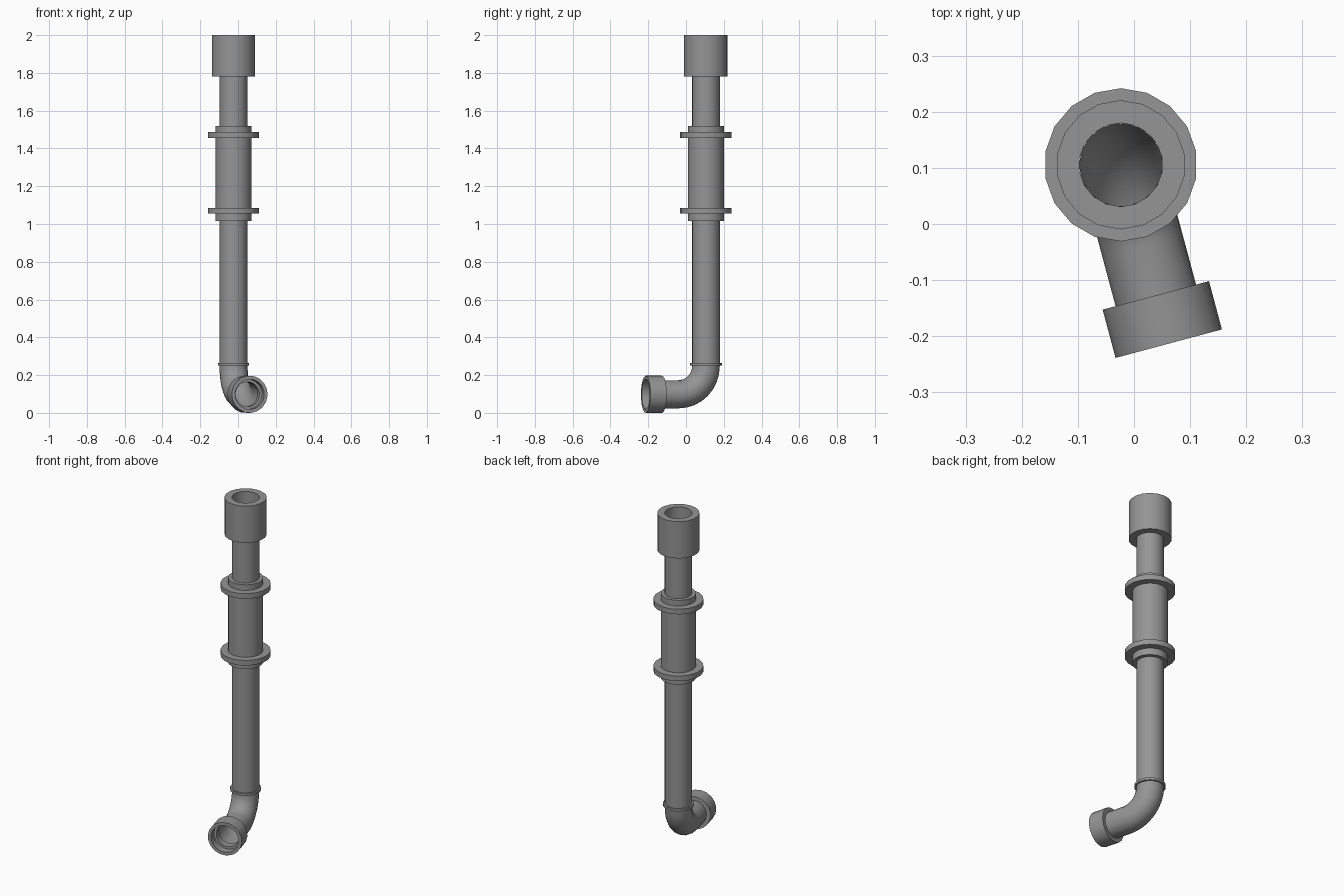
import bpy, bmesh, math
from mathutils import Matrix, Vector

cube = bpy.data.objects.get("Cube")
if cube:
    bpy.data.objects.remove(cube, do_unlink=True)

SIDES = 18
AXIS = Vector((-0.0235, 0.1055, 0))     # centre line of the upright pipe
YAW = math.radians(15)                  # turn of the outlet about the upright
PIPE_R = 0.0745
BEND_R = 0.15
OUT_Z = 0.0985                          # height of the outlet centre
REACH = 0.33                            # distance from upright to outlet mouth

grey = bpy.data.materials.new("pipe grey")
grey.use_nodes = True
colour = (0.3, 0.3, 0.3, 1)
grey.diffuse_color = colour
grey.node_tree.nodes["Principled BSDF"].inputs["Base Color"].default_value = colour

upright = Matrix.Translation(AXIS) @ Matrix.Rotation(YAW, 4, 'Z')
# Local z of the outlet frame runs from the bend out towards the mouth
outlet = (Matrix.Translation((AXIS.x, AXIS.y, OUT_Z)) @ Matrix.Rotation(YAW, 4, 'Z')
          @ Matrix.Rotation(math.pi / 2, 4, 'X'))


def skin(name, rings, closed=False, flip=False):
    """Bridge rings of points into a smooth-shaded object."""
    bm = bmesh.new()
    loops = [[bm.verts.new(p) for p in ring] for ring in rings]
    pairs = list(zip(loops, loops[1:]))
    if closed:
        pairs.append((loops[-1], loops[0]))
    for a, b in pairs:
        for i in range(SIDES):
            j = (i + 1) % SIDES
            bm.faces.new((a[i], a[j], b[j], b[i]))
    if closed:
        bmesh.ops.recalc_face_normals(bm, faces=bm.faces)
    elif flip:
        bmesh.ops.reverse_faces(bm, faces=bm.faces)
    mesh = bpy.data.meshes.new(name)
    bm.to_mesh(mesh)
    bm.free()
    mesh.materials.append(grey)
    obj = bpy.data.objects.new(name, mesh)
    bpy.context.collection.objects.link(obj)
    bpy.ops.object.select_all(action='DESELECT')
    obj.select_set(True)
    bpy.context.view_layer.objects.active = obj
    bpy.ops.object.shade_smooth_by_angle(angle=math.radians(35))


def circle(frame, radius, z=0):
    turn = math.pi / 2 - YAW
    return [frame @ Vector((radius * math.cos(a), radius * math.sin(a), z))
            for a in (turn + math.tau * i / SIDES for i in range(SIDES))]


def lathe(name, frame, profile):
    """Turn a closed (radius, z) profile about the frame's z axis."""
    skin(name, [circle(frame, r, z) for r, z in profile], closed=True)


def band(name, radius, low, high, inner=PIPE_R):
    lathe(name, upright, [(inner, low), (radius, low), (radius, high), (inner, high)])


# Upright pipe
bend_top = OUT_Z + BEND_R
skin("upright_pipe", [circle(upright, PIPE_R, z) for z in (bend_top, 1.9)])

# Elbow: a quarter bend, then a short straight run into the outlet socket
rings = []
STEPS = 8
for k in range(STEPS + 1):
    a = math.pi / 2 * k / STEPS
    centre = Vector((0, -BEND_R * (1 - math.cos(a)), bend_top - BEND_R * math.sin(a)))
    frame = upright @ Matrix.Translation(centre) @ Matrix.Rotation(-a, 4, 'X')
    frame = frame @ Matrix.Rotation(math.pi, 4, 'X')
    rings.append(circle(frame, PIPE_R))
last = upright @ Matrix.Translation((0, -(REACH - 0.05) + BEND_R, 0))
shift = upright.to_3x3() @ Vector((0, -(REACH - 0.05 - BEND_R), 0))
rings.append([p + shift for p in rings[-1]])
skin("elbow", rings)

# Collar, sleeve, flanges and top socket on the upright
band("elbow_collar", 0.084, 0.25, 0.264)
band("sleeve", 0.096, 1.015, 1.52)
for label, z in (("lower", 1.055), ("upper", 1.455)):
    band(label + "_flange", 0.1365, z, z + 0.031, inner=0.09)
band("top_socket", 0.115, 1.78, 2.0)

# Outlet socket with a stepped bore
lathe("outlet_socket", outlet, [
    (0.066, REACH - 0.089), (0.0985, REACH - 0.089), (0.0985, REACH),
    (0.08, REACH), (0.08, REACH - 0.045), (0.066, REACH - 0.045)])
